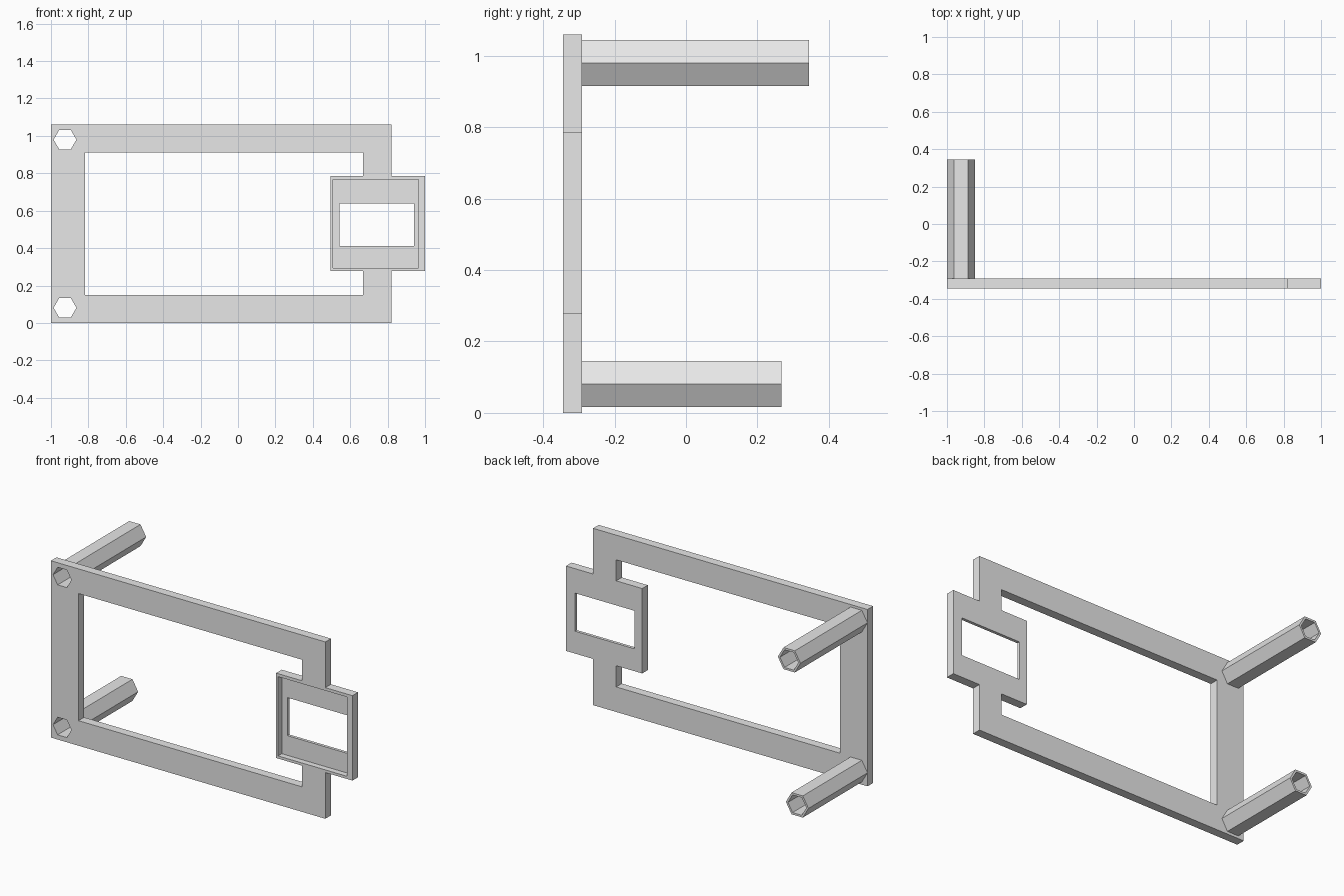
import bpy
import bmesh
from math import cos, sin, tau

if "Cube" in bpy.data.objects:
    bpy.data.objects.remove(bpy.data.objects["Cube"], do_unlink=True)

# Single grey plastic colour
grey = bpy.data.materials.new("light grey")
grey.use_nodes = True
grey.diffuse_color = (0.8, 0.8, 0.8, 1)
for node in grey.node_tree.nodes:
    if node.type == "BSDF_PRINCIPLED":
        node.inputs["Base Color"].default_value = grey.diffuse_color

FRONT, BACK = -0.344, -0.291
OUT = 0.05  # how far cutters overshoot


def prism(name, outline, y0, y1):
    """Extrude an (x, z) outline from y0 to y1."""
    bm = bmesh.new()
    face = bm.faces.new([bm.verts.new((x, y0, z)) for x, z in outline])
    ext = bmesh.ops.extrude_face_region(bm, geom=[face])
    moved = [v for v in ext["geom"] if isinstance(v, bmesh.types.BMVert)]
    bmesh.ops.translate(bm, verts=moved, vec=(0, y1 - y0, 0))
    bmesh.ops.recalc_face_normals(bm, faces=bm.faces)
    mesh = bpy.data.meshes.new(name)
    bm.to_mesh(mesh)
    bm.free()
    mesh.materials.append(grey)
    obj = bpy.data.objects.new(name, mesh)
    bpy.context.collection.objects.link(obj)
    return obj


def rect(x0, x1, z0, z1):
    return [(x0, z0), (x1, z0), (x1, z1), (x0, z1)]


def hexagon(x, z, r):
    return [(x + r * cos(i * tau / 6), z + r * sin(i * tau / 6)) for i in range(6)]


def cut(obj, outline, y0, y1):
    """Subtract a prism and discard the cutter."""
    cutter = prism("cutter", outline, y0, y1)
    cutter.hide_render = True
    mod = obj.modifiers.new("cut", "BOOLEAN")
    mod.operation = "DIFFERENCE"
    mod.solver = "EXACT"
    mod.object = cutter
    bpy.context.view_layer.objects.active = obj
    bpy.ops.object.modifier_apply(modifier=mod.name)
    bpy.data.objects.remove(cutter, do_unlink=True)


# Frame edges and the square holder that straddles its left upright
LEFT, TOP = 0.82, 1.06
IN_R, IN_L, IN_B, IN_T = -0.817, 0.667, 0.15, 0.912
H_R, H_L, H_B, H_T = 0.494, 1.0, 0.277, 0.786

# Flat frame, with the holder standing out past its side
frame = prism("frame", [(-1, 0), (LEFT, 0), (LEFT, H_B), (H_L, H_B), (H_L, H_T),
                        (LEFT, H_T), (LEFT, TOP), (-1, TOP)], FRONT, BACK)

# Main opening, stepped around the holder
cut(frame, [(IN_R, IN_B), (IN_L, IN_B), (IN_L, H_B), (H_R, H_B), (H_R, H_T),
            (IN_L, H_T), (IN_L, IN_T), (IN_R, IN_T)], FRONT - OUT, BACK + OUT)

# Shallow recess in the holder and the window through it
cut(frame, rect(0.507, 0.964, 0.293, 0.768), FRONT - OUT, FRONT + 0.035)
cut(frame, rect(0.544, 0.94, 0.411, 0.639), FRONT - OUT, BACK + OUT)

# Hollow hexagonal posts, their bores running through the frame
POST_X, POST_R, BORE_R = -0.925, 0.075, 0.061
for name, z, end in (("upper_post", 0.98, 0.344), ("lower_post", 0.081, 0.268)):
    post = prism(name, hexagon(POST_X, z, POST_R), BACK, end)
    bore = hexagon(POST_X, z, BORE_R)
    cut(post, bore, BACK - OUT, end + OUT)
    cut(frame, bore, FRONT - OUT, BACK + OUT)
